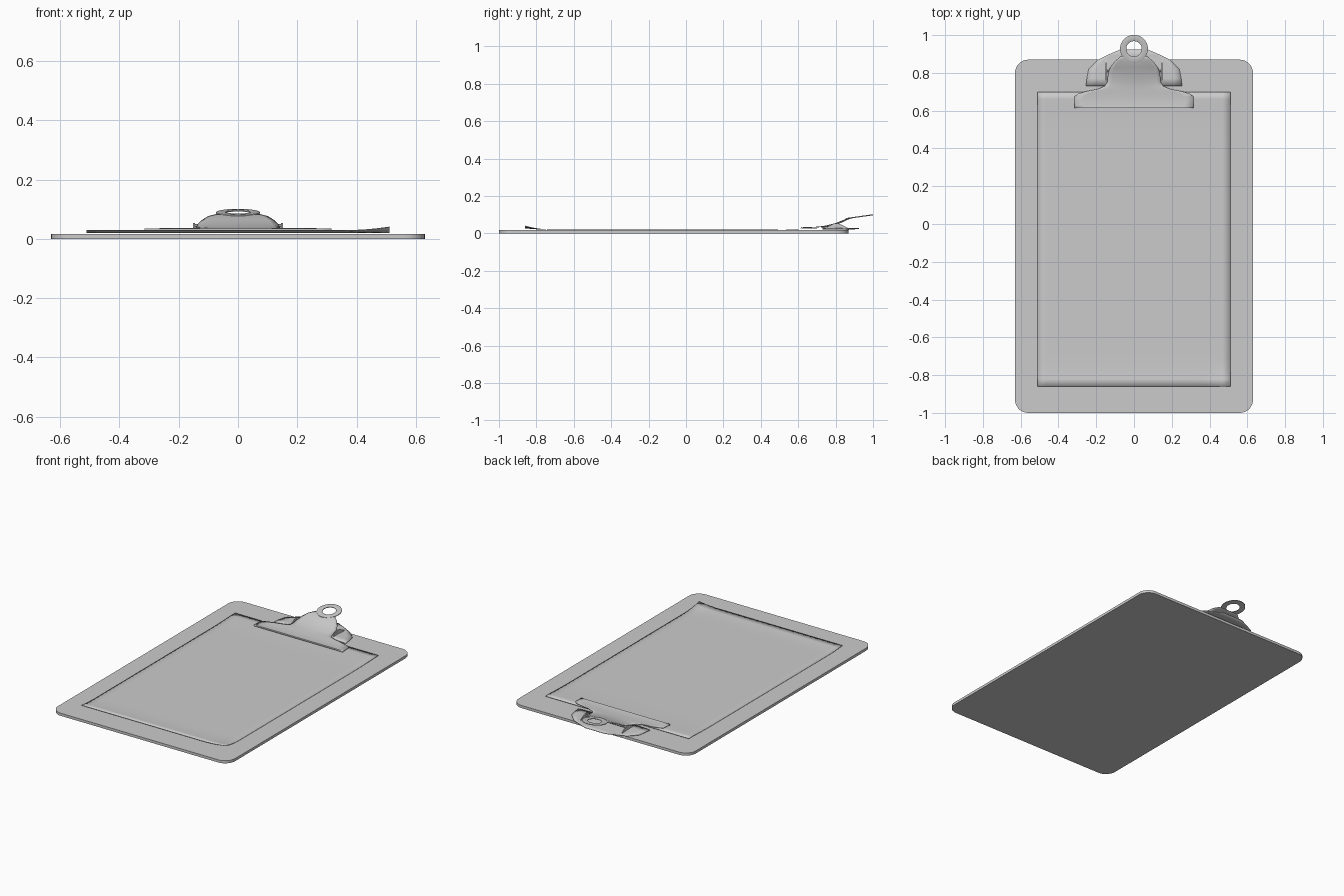
import bpy, bmesh, math

if "Cube" in bpy.data.objects:
    bpy.data.objects.remove(bpy.data.objects["Cube"])


def add_object(name, verts, faces, thickness=0, smooth=True):
    mesh = bpy.data.meshes.new(name)
    mesh.from_pydata(verts, [], faces)
    bm = bmesh.new()
    bm.from_mesh(mesh)
    bmesh.ops.recalc_face_normals(bm, faces=bm.faces)
    # open sheets should face up
    if thickness and sum(f.normal.z for f in bm.faces) < 0:
        bmesh.ops.reverse_faces(bm, faces=bm.faces)
    bm.to_mesh(mesh)
    bm.free()
    ob = bpy.data.objects.new(name, mesh)
    bpy.context.collection.objects.link(ob)
    if thickness:
        mod = ob.modifiers.new("thickness", 'SOLIDIFY')
        mod.thickness = thickness
        mod.offset = -1
    if smooth:
        bpy.ops.object.select_all(action='DESELECT')
        ob.select_set(True)
        bpy.context.view_layer.objects.active = ob
        bpy.ops.object.shade_smooth_by_angle(angle=math.radians(30))
    return ob


def prism(name, outline, offset):
    """Closed solid: a 3D outline swept along an offset."""
    n = len(outline)
    top = [tuple(a + b for a, b in zip(p, offset)) for p in outline]
    faces = [tuple(range(n)), tuple(range(n, 2 * n))]
    faces += [(i, (i + 1) % n, n + (i + 1) % n, n + i) for i in range(n)]
    return add_object(name, list(outline) + top, faces)


def sheet(name, rows, cols, thickness):
    """Thin plate lofted over rows of (y, half width, z, edge droop)."""
    verts = []
    for y, hw, z, droop in rows:
        for i in range(cols + 1):
            t = 2 * i / cols - 1
            verts.append((hw * t, y, z - droop * t * t))
    w = cols + 1
    faces = [(r * w + c, r * w + c + 1, (r + 1) * w + c + 1, (r + 1) * w + c)
             for r in range(len(rows) - 1) for c in range(cols)]
    return add_object(name, verts, faces, thickness)


# Board with rounded corners
R, SEG = 0.07, 7
outline = []
for k, (cx, cy) in enumerate([(0.56, 0.8), (-0.56, 0.8), (-0.56, -0.93), (0.56, -0.93)]):
    for i in range(SEG + 1):
        a = math.pi / 2 * (k + i / SEG)
        outline.append((cx + R * math.cos(a), cy + R * math.sin(a), 0))
prism("board", outline, (0, 0, 0.017))


# Paper, lifting at the front edge and curling at the front right corner
def ramp(v, a, b):
    t = min(max((v - a) / (b - a), 0), 1)
    return t * t


NX, NY = 24, 40
verts = []
for j in range(NY + 1):
    for i in range(NX + 1):
        x, y = -0.51 + 1.02 * i / NX, -0.86 + 1.56 * j / NY
        front = ramp(-y, 0.72, 0.86)
        z = 0.021 + 0.008 * front + 0.012 * front * ramp(x, 0.35, 0.51)
        z += 0.005 * ramp(y, 0.45, 0.65)
        verts.append((x, y, z))
W = NX + 1
add_object("paper", verts, [(j * W + i, j * W + i + 1, (j + 1) * W + i + 1, (j + 1) * W + i)
                            for j in range(NY) for i in range(NX)], 0.002)

# Clip base plate under the lever
sheet("clip_base", [(0.73, 0.255, 0.031, 0.006), (0.77, 0.25, 0.031, 0.006),
                    (0.82, 0.24, 0.031, 0.007), (0.87, 0.19, 0.029, 0.006),
                    (0.895, 0.14, 0.028, 0.003), (0.925, 0.07, 0.028, 0)], 12, 0.004)

# Clip jaw and lever in one bent sheet
sheet("clip_lever", [(0.613, 0.316, 0.027, 0), (0.615, 0.316, 0.035, 0),
                     (0.63, 0.316, 0.033, 0), (0.675, 0.314, 0.034, 0),
                     (0.69, 0.295, 0.035, 0), (0.703, 0.25, 0.036, 0),
                     (0.715, 0.19, 0.037, 0), (0.73, 0.155, 0.039, 0.003),
                     (0.75, 0.142, 0.042, 0.005), (0.80, 0.137, 0.055, 0.007),
                     (0.83, 0.125, 0.067, 0.006), (0.86, 0.102, 0.079, 0.003),
                     (0.875, 0.084, 0.082, 0.001), (0.887, 0.07, 0.084, 0)], 12, 0.004)

# Hanging ring at the lever end, tilted with the lever
N = 32
section = [(0.074, -0.004), (0.074, 0), (0.066, 0.002), (0.048, 0.002), (0.041, 0), (0.041, -0.004)]
verts, M = [], len(section)
for i in range(N):
    a = 2 * math.pi * i / N
    for r, h in section:
        y = r * math.sin(a)
        verts.append((r * math.cos(a), 0.927 + y, 0.090 + 0.14 * y + h))
faces = [(i * M + k, i * M + (k + 1) % M, (i + 1) % N * M + (k + 1) % M, (i + 1) % N * M + k)
         for i in range(N) for k in range(M)]
add_object("hanging_ring", verts, faces)

# Upright hinge ears on both sides of the lever
for side, label in ((-1, "left"), (1, "right")):
    x = side * 0.145
    ear = [(x, y, z) for y, z in ((0.74, 0.026), (0.87, 0.026), (0.835, 0.045),
                                  (0.81, 0.054), (0.79, 0.052))]
    prism("hinge_ear_" + label, ear, (side * 0.006, 0, 0))

# Hinge pin between the ears
pin = [(-0.15, 0.81 + 0.006 * math.cos(i * math.pi / 6), 0.044 + 0.006 * math.sin(i * math.pi / 6))
       for i in range(12)]
prism("hinge_pin", pin, (0.3, 0, 0))
